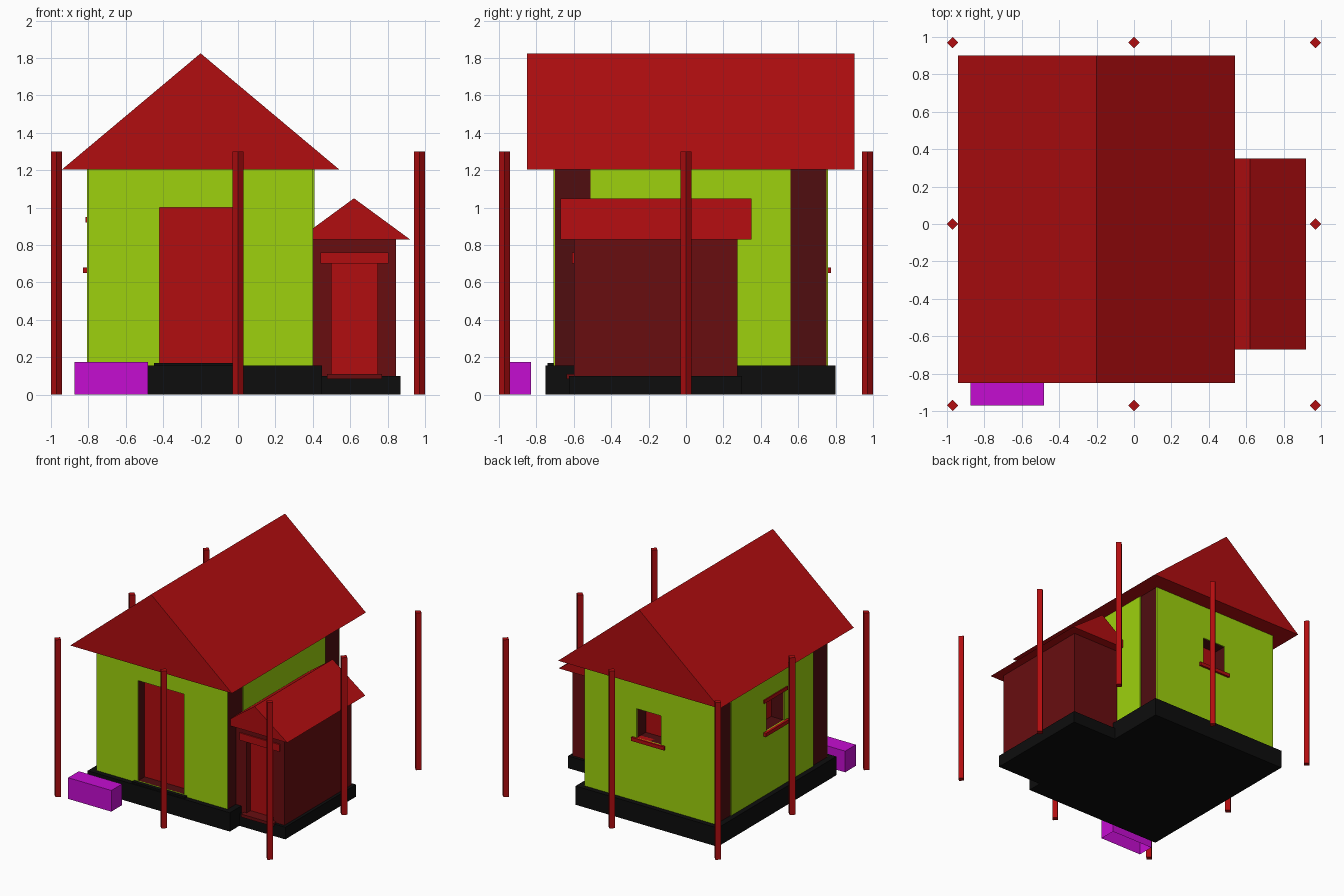
import bpy
import bmesh

cube = bpy.data.objects.get("Cube")
if cube:
    bpy.data.objects.remove(cube, do_unlink=True)


def material(name, r, g, b):
    m = bpy.data.materials.new(name)
    m.use_nodes = True
    m.diffuse_color = (r, g, b, 1)
    bsdf = m.node_tree.nodes["Principled BSDF"]
    bsdf.inputs["Base Color"].default_value = (r, g, b, 1)
    return m


RED = material("bright red", 0.44, 0.004, 0.005)
LIME = material("lime green", 0.34, 0.64, 0.004)
MAROON = material("maroon", 0.14, 0.004, 0.005)
DARK = material("dark maroon", 0.08, 0.004, 0.005)
BLACK = material("black", 0.004, 0.004, 0.004)
PURPLE = material("purple", 0.56, 0.004, 0.64)


def extrude(name, profile, offset, mat, open_start=False):
    """Closed prism from a flat profile pushed along an offset."""
    bm = bmesh.new()
    start = bm.faces.new([bm.verts.new(p) for p in profile])
    copy = bmesh.ops.extrude_face_region(bm, geom=[start], use_keep_orig=True)
    moved = [g for g in copy["geom"] if isinstance(g, bmesh.types.BMVert)]
    bmesh.ops.translate(bm, verts=moved, vec=offset)
    bmesh.ops.recalc_face_normals(bm, faces=bm.faces)
    if open_start:
        bmesh.ops.delete(bm, geom=[start], context="FACES_ONLY")
    mesh = bpy.data.meshes.new(name)
    bm.to_mesh(mesh)
    bm.free()
    if mat:
        mesh.materials.append(mat)
    ob = bpy.data.objects.new(name, mesh)
    bpy.context.collection.objects.link(ob)
    return ob


def box(name, x, y, z, mat, open_bottom=False):
    corners = [(x[0], y[0], z[0]), (x[1], y[0], z[0]),
               (x[1], y[1], z[0]), (x[0], y[1], z[0])]
    return extrude(name, corners, (0, 0, z[1] - z[0]), mat, open_bottom)


def gable_roof(name, cx, half, y, eave, ridge):
    tri = [(cx - half, y[0], eave), (cx + half, y[0], eave), (cx, y[0], ridge)]
    return extrude(name, tri, (0, y[1] - y[0], 0), RED)


def cut(name, x, y, z, *targets):
    cutter = box(name, x, y, z, None)
    cutter.hide_render = True
    cutter.display_type = "WIRE"
    for ob in targets:
        mod = ob.modifiers.new("opening", "BOOLEAN")
        mod.operation = "DIFFERENCE"
        mod.solver = "EXACT"
        mod.object = cutter
    bpy.context.view_layer.update()
    # bake the opening, then drop the helper
    for ob in targets:
        graph = bpy.context.evaluated_depsgraph_get()
        mesh = bpy.data.meshes.new_from_object(ob.evaluated_get(graph))
        ob.modifiers.clear()
        ob.data = mesh
    bpy.data.objects.remove(cutter, do_unlink=True)


# Main house: foundation, core and thin coloured wall panels
T = 0.008
WALL_Z = (0.155, 1.205)
box("main_foundation", (-0.85, 0.45), (-0.75, 0.80), (0, 0.155), BLACK)
core = box("house_core", (-0.80, 0.40), (-0.70, 0.75), WALL_Z, DARK)
front = box("front_wall_panel", (-0.80, 0.40), (-0.70 - T, -0.70), WALL_Z, LIME)
back = box("back_wall_panel", (-0.80, 0.40), (0.75, 0.75 + T), WALL_Z, LIME)
right = box("right_wall_panel", (-0.80 - T, -0.80), (-0.51, 0.56), WALL_Z, LIME)
box("left_wall_panel", (0.40, 0.40 + T), (-0.51, 0.56), WALL_Z, LIME)
gable_roof("main_roof", -0.20, 0.74, (-0.85, 0.90), 1.205, 1.825)

# Front door set back in the wall
cut("door_cutter", (-0.42, 0), (-0.8, -0.61), (0.17, 1.0), core, front)
box("front_door", (-0.42, 0), (-0.619, -0.61), (0.17, 1.0), RED)
box("door_threshold", (-0.45, 0.03), (-0.74, -0.70), (0.15, 0.168), BLACK)

# Back window
cut("back_window_cutter", (-0.30, -0.08), (0.63, 0.85), (0.68, 0.92), core, back)
box("back_window_pane", (-0.30, -0.08), (0.63, 0.639), (0.68, 0.92), RED)
box("back_window_sill", (-0.34, -0.04), (0.64, 0.775), (0.65, 0.68), RED)

# Right side window
cut("side_window_cutter", (-0.9, -0.68), (-0.13, 0.10), (0.68, 0.92), core, right)
box("side_window_pane", (-0.689, -0.68), (-0.13, 0.10), (0.68, 0.92), RED)
box("side_window_sill", (-0.83, -0.69), (-0.17, 0.14), (0.65, 0.68), RED)
box("side_window_lintel", (-0.815, -0.80), (-0.17, 0.14), (0.92, 0.95), RED)

# Side annex
box("annex_foundation", (0.40, 0.87), (-0.625, 0.30), (0, 0.10), BLACK)
annex = box("annex_walls", (0.39, 0.845), (-0.60, 0.275), (0.10, 0.83), MAROON)
gable_roof("annex_roof", 0.62, 0.30, (-0.67, 0.35), 0.83, 1.05)
cut("annex_door_cutter", (0.50, 0.745), (-0.7, -0.54), (0.11, 0.70), annex)
box("annex_door", (0.50, 0.745), (-0.549, -0.54), (0.11, 0.70), RED)
box("annex_lintel", (0.44, 0.805), (-0.61, -0.60), (0.70, 0.76), RED)
box("annex_threshold", (0.475, 0.77), (-0.64, -0.55), (0.085, 0.11), MAROON)

# Open-bottomed planter box
box("planter_box", (-0.875, -0.48), (-0.97, -0.83), (0, 0.175), PURPLE, True)

# Ring of diamond-section posts
P, R = 0.97, 0.03
for px in (-P, 0, P):
    for py in (-P, 0, P):
        if px or py:
            diamond = [(px - R, py, 0), (px, py - R, 0),
                       (px + R, py, 0), (px, py + R, 0)]
            extrude("fence_post", diamond, (0, 0, 1.3), RED)
